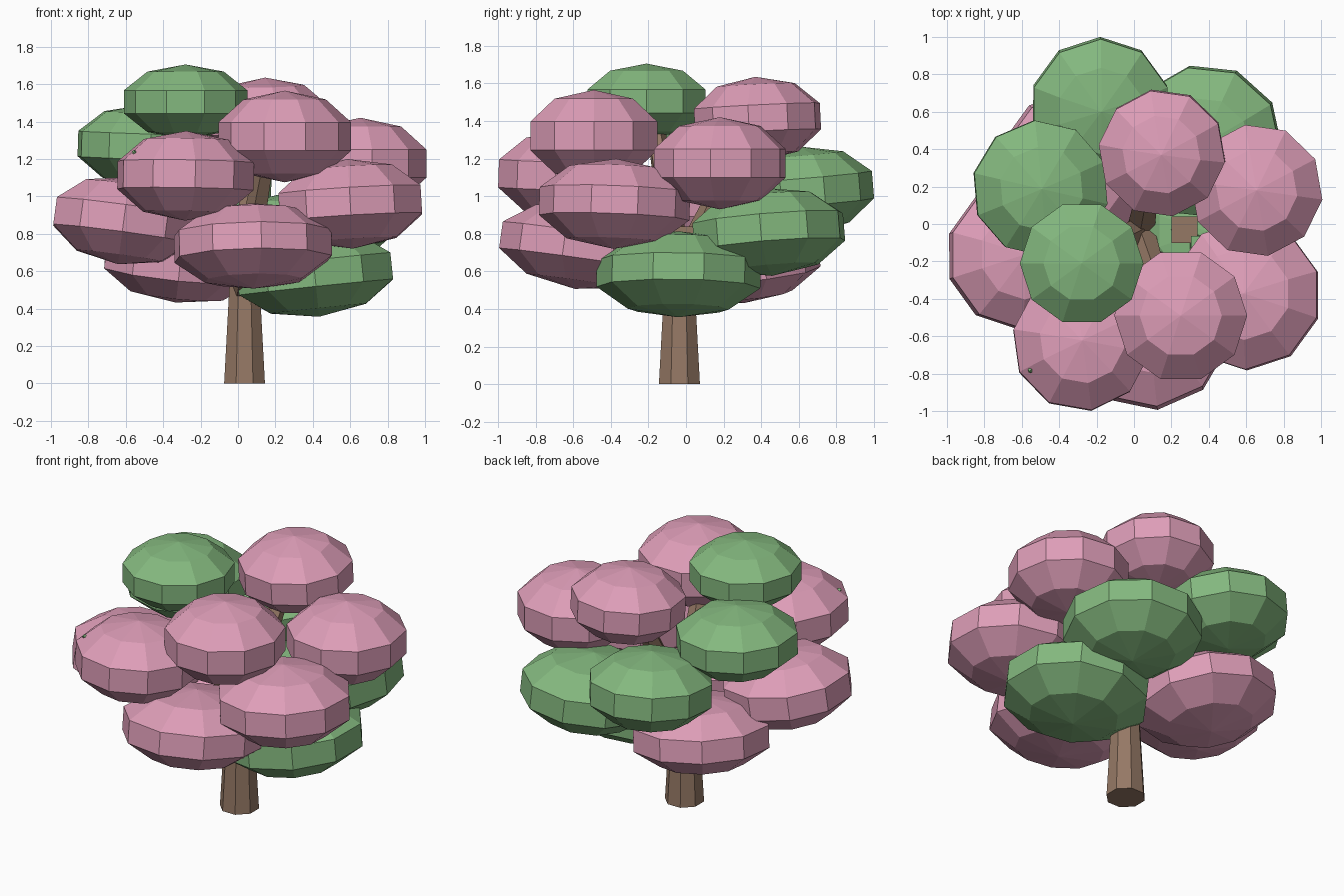
import bpy
import math
from mathutils import Vector, Matrix

default = bpy.data.objects.get("Cube")
if default:
    bpy.data.objects.remove(default, do_unlink=True)


def material(name, rgb):
    mat = bpy.data.materials.new(name)
    mat.use_nodes = True
    mat.diffuse_color = (*rgb, 1)
    mat.node_tree.nodes["Principled BSDF"].inputs["Base Color"].default_value = (*rgb, 1)
    return mat


PINK = material("blossom pink", (0.73, 0.34, 0.48))
GREEN = material("leaf green", (0.23, 0.48, 0.21))
BROWN = material("bark brown", (0.30, 0.19, 0.13))


def finish(name, mat):
    obj = bpy.context.object
    obj.name = name
    obj.data.materials.append(mat)
    return obj


def clump(name, mat, centre, radius, half_height, tilt, spin=0):
    """Flattened low-poly ball whose outer side is tipped upward."""
    bpy.ops.mesh.primitive_uv_sphere_add(segments=10, ring_count=5, radius=1)
    obj = finish(name, mat)
    c = Vector(centre)
    axis = Vector((c.x, c.y, 0)).cross(Vector((0, 0, 1)))
    scale = Matrix.Diagonal((radius / 0.95, radius / 0.95, half_height, 1))
    obj.data.transform(Matrix.Rotation(math.radians(tilt), 4, axis) @ scale
                       @ Matrix.Rotation(math.radians(spin), 4, "Z"))
    obj.location = c


def limb(name, start, end, r1, r2, sides, mat=BROWN, spin=0):
    """Tapered prism between two points."""
    a, b = Vector(start), Vector(end)
    bpy.ops.mesh.primitive_cone_add(vertices=sides, radius1=r1, radius2=r2,
                                    depth=(b - a).length)
    obj = finish(name, mat)
    turn = (b - a).to_track_quat("Z", "Y").to_matrix().to_4x4()
    obj.data.transform(turn @ Matrix.Rotation(math.radians(spin), 4, "Z"))
    obj.location = (a + b) / 2


# Foliage: name, colour, centre, radius, half height, outward tilt, spin
for args in [
    ("crown_clump", GREEN, (-0.28, -0.21, 1.505), 0.33, 0.20, 0, 18),
    ("upper_back_clump", PINK, (0.15, 0.38, 1.41), 0.34, 0.225, 3, 10),
    ("upper_front_clump", PINK, (0.25, -0.49, 1.32), 0.355, 0.245, 0, 18),
    ("upper_left_clump", PINK, (0.655, 0.18, 1.175), 0.355, 0.245, 0, 10),
    ("upper_right_clump", GREEN, (-0.50, 0.19, 1.27), 0.365, 0.22, 2, 5),
    ("front_clump", PINK, (-0.28, -0.63, 1.11), 0.37, 0.24, 2, 8),
    ("back_clump", GREEN, (-0.18, 0.62, 1.03), 0.375, 0.235, 5, 0),
    ("left_clump", PINK, (0.60, -0.38, 0.96), 0.40, 0.24, 4, 0),
    ("right_clump", PINK, (-0.61, -0.17, 0.87), 0.39, 0.235, 8, 0),
    ("back_left_clump", GREEN, (0.38, 0.44, 0.81), 0.41, 0.235, 6, 12),
    ("low_front_clump", PINK, (0.08, -0.56, 0.735), 0.43, 0.23, 8, 6),
    ("low_back_right_clump", PINK, (-0.31, 0.29, 0.655), 0.42, 0.225, 8, 0),
    ("low_left_clump", GREEN, (0.41, -0.04, 0.585), 0.435, 0.23, 6, 0),
]:
    clump(*args)

# Trunk
BASE = Vector((0.035, -0.035, 0))
FORK = BASE + Vector((0, 0, 0.62))
limb("trunk", BASE, FORK, 0.118, 0.082, 8, spin=22.5)

# Main branches
for name, start_z, end in [
    ("left_branch", 0.5, (0.27, -0.03, 0.76)),
    ("right_branch", 0.56, (-0.87, 0.01, 0.94)),
    ("front_branch", 0.58, (0.15, -0.36, 1.2)),
    ("crown_branch", 0.58, (-0.24, -0.17, 1.4)),
    ("back_branch", 0.58, (0.10, 0.32, 1.3)),
    ("low_front_branch", 0.5, (0.06, -0.5, 0.7)),
]:
    limb(name, (BASE.x, BASE.y, start_z), end, 0.08, 0.05, 5)
limb("branch_stub", (0.27, -0.03, 0.7), (0.27, -0.03, 0.84), 0.1, 0.1, 4, spin=45)

# Small leaf tips poking out
limb("front_leaf_tip", (-0.48, -0.70, 1.16), (-0.56, -0.79, 1.24), 0.05, 0.01, 4, GREEN)
limb("inner_leaf_tip", (0.34, -0.1, 0.7), (0.34, -0.1, 0.85), 0.07, 0.05, 4, GREEN, 45)
